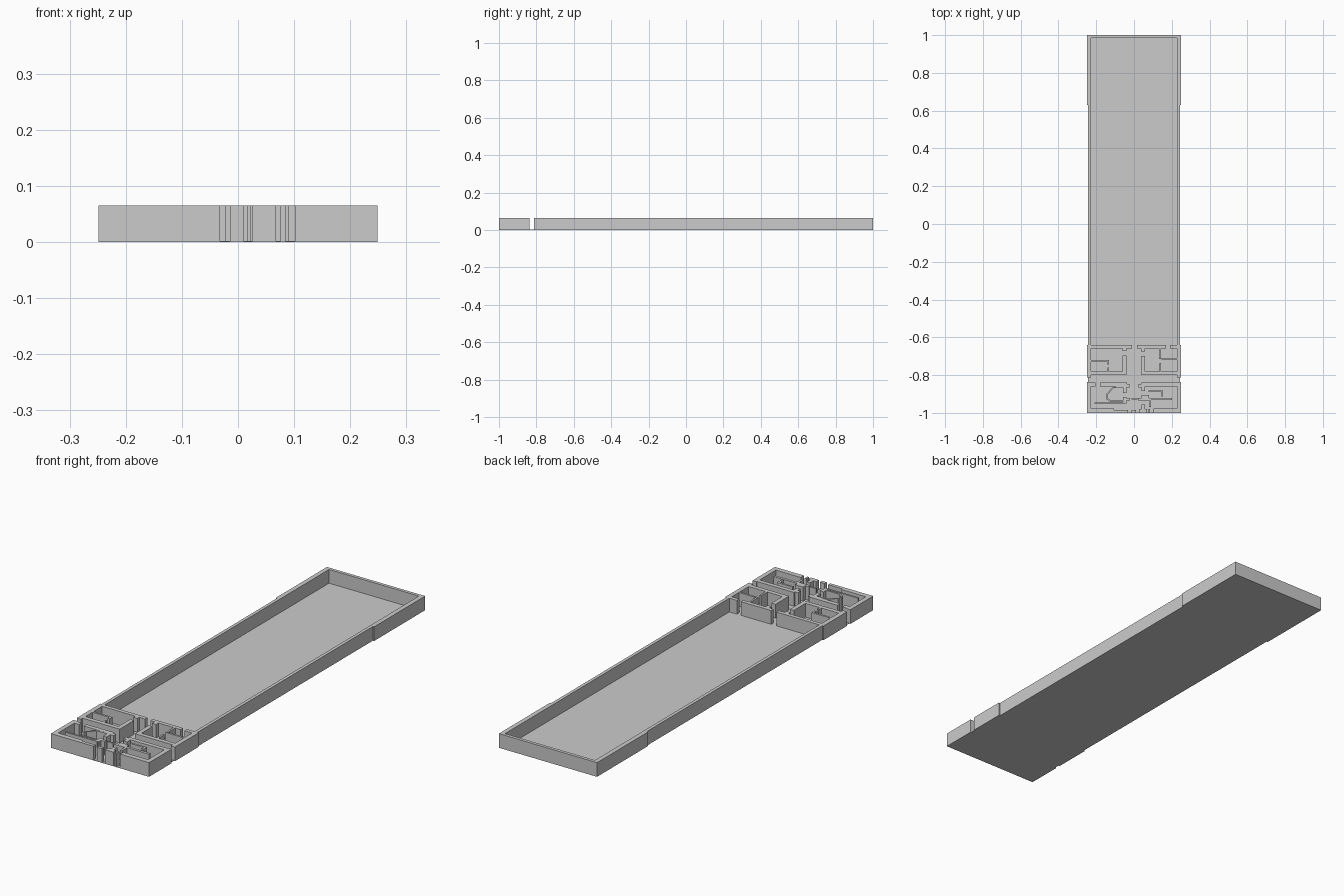
import bpy, bmesh
from mathutils import Vector, Matrix

H = 0.065      # wall height
FLOOR = 0.002  # floor thickness


def finish(name, bm):
    mesh = bpy.data.meshes.new(name)
    bm.to_mesh(mesh)
    bm.free()
    ob = bpy.data.objects.new(name, mesh)
    bpy.context.collection.objects.link(ob)
    return ob


def boxes(name, rects, h=H):
    """Plan rectangles (x0, x1, y0, y1) raised to height h."""
    bm = bmesh.new()
    for x0, x1, y0, y1 in rects:
        m = Matrix.Translation(((x0 + x1) / 2, (y0 + y1) / 2, h / 2)) @ \
            Matrix.Diagonal((x1 - x0, y1 - y0, h, 1))
        bmesh.ops.create_cube(bm, size=1, matrix=m)
    return finish(name, bm)


def wall_path(name, pts, t, h=H):
    """Thin wall following a plan polyline, one box per leg."""
    bm = bmesh.new()
    for a, b in zip(pts, pts[1:]):
        a, b = Vector(a), Vector(b)
        d = b - a
        ang = Vector((1, 0)).angle_signed(d)
        mid = (a + b) / 2
        m = Matrix.Translation((mid.x, mid.y, h / 2)) @ \
            Matrix.Rotation(-ang, 4, 'Z') @ Matrix.Diagonal((d.length + t, t, h, 1))
        bmesh.ops.create_cube(bm, size=1, matrix=m)
    return finish(name, bm)


def both_sides(rects):
    return rects + [(-x1, -x0, y0, y1) for x0, x1, y0, y1 in rects]


# Ground slab
boxes("floor", [(-0.243, 0.243, -1, 1)], FLOOR)

# Long yard enclosure, thicker at the far end
boxes("yard_walls", both_sides([(-0.243, -0.228, -0.65, 0.63),
                                (-0.249, -0.228, 0.63, 1)])
      + [(-0.228, 0.228, 0.985, 1)])

# Outer side walls of the room block, open at the cross corridor
boxes("block_side_walls", both_sides([(-0.249, -0.228, -0.812, -0.64),
                                      (-0.249, -0.228, -1, -0.836)]))

# Wall between rooms and yard, with two doorways
boxes("yard_side_wall", [(-0.228, -0.01, -0.658, -0.64),
                         (0.016, 0.17, -0.658, -0.64),
                         (0.19, 0.228, -0.658, -0.64)])

# Front wall with entrance openings and pillars
boxes("front_wall", [(-0.228, -0.105, -1, -0.977),
                     (-0.105, -0.032, -1, -0.984),
                     (-0.014, 0.010, -1, -0.985),
                     (0.026, 0.068, -1, -0.98),
                     (0.076, 0.085, -1, -0.98),
                     (0.102, 0.228, -1, -0.977)])

# Walls flanking the cross corridor
boxes("corridor_walls", [(-0.228, -0.04, -0.80, -0.78),
                         (0.037, 0.228, -0.80, -0.78),
                         (-0.228, -0.205, -0.86, -0.84),
                         (-0.18, -0.037, -0.86, -0.84),
                         (0.04, 0.228, -0.86, -0.84)])

# Walls along the central hall, with door gaps
boxes("hall_walls", [(-0.06, -0.04, -0.672, -0.658),
                     (-0.06, -0.04, -0.80, -0.695),
                     (0.037, 0.057, -0.675, -0.658),
                     (0.037, 0.057, -0.80, -0.70),
                     (-0.057, -0.04, -0.895, -0.84),
                     (-0.057, -0.04, -0.95, -0.915),
                     (0.04, 0.057, -0.885, -0.84),
                     (0.04, 0.08, -0.935, -0.905),
                     (0.04, 0.057, -0.98, -0.955)])

# Vestibule fins just inside the entrance
boxes("vestibule_fins", both_sides([(-0.04, -0.024, -0.866, -0.848),
                                    (-0.04, -0.022, -0.935, -0.922)])
      + [(-0.014, 0.018, -0.93, -0.922), (0.08, 0.09, -0.97, -0.93)])

# Thin partitions inside the rooms
wall_path("rear_left_partition", [(-0.228, -0.725), (-0.137, -0.725), (-0.137, -0.738)], 0.009)
boxes("rear_left_stub", [(-0.141, -0.132, -0.78, -0.76)])
wall_path("rear_right_partition", [(0.138, -0.658), (0.138, -0.71)], 0.009)
wall_path("rear_right_shelf", [(0.15, -0.713), (0.228, -0.713)], 0.009)
boxes("rear_right_stub", [(0.134, 0.143, -0.78, -0.735)])
wall_path("front_right_partition", [(0.08, -0.885), (0.15, -0.885), (0.15, -0.91)], 0.009)
boxes("front_right_divider", [(0.08, 0.20, -0.932, -0.92)])
wall_path("front_left_partition", [(-0.205, -0.95), (-0.05, -0.95)], 0.008)

# Angled room in the front left corner
wall_path("angled_room", [(-0.057, -0.862), (-0.11, -0.866), (-0.142, -0.90),
                          (-0.142, -0.925), (-0.125, -0.937), (-0.06, -0.937)], 0.007)
